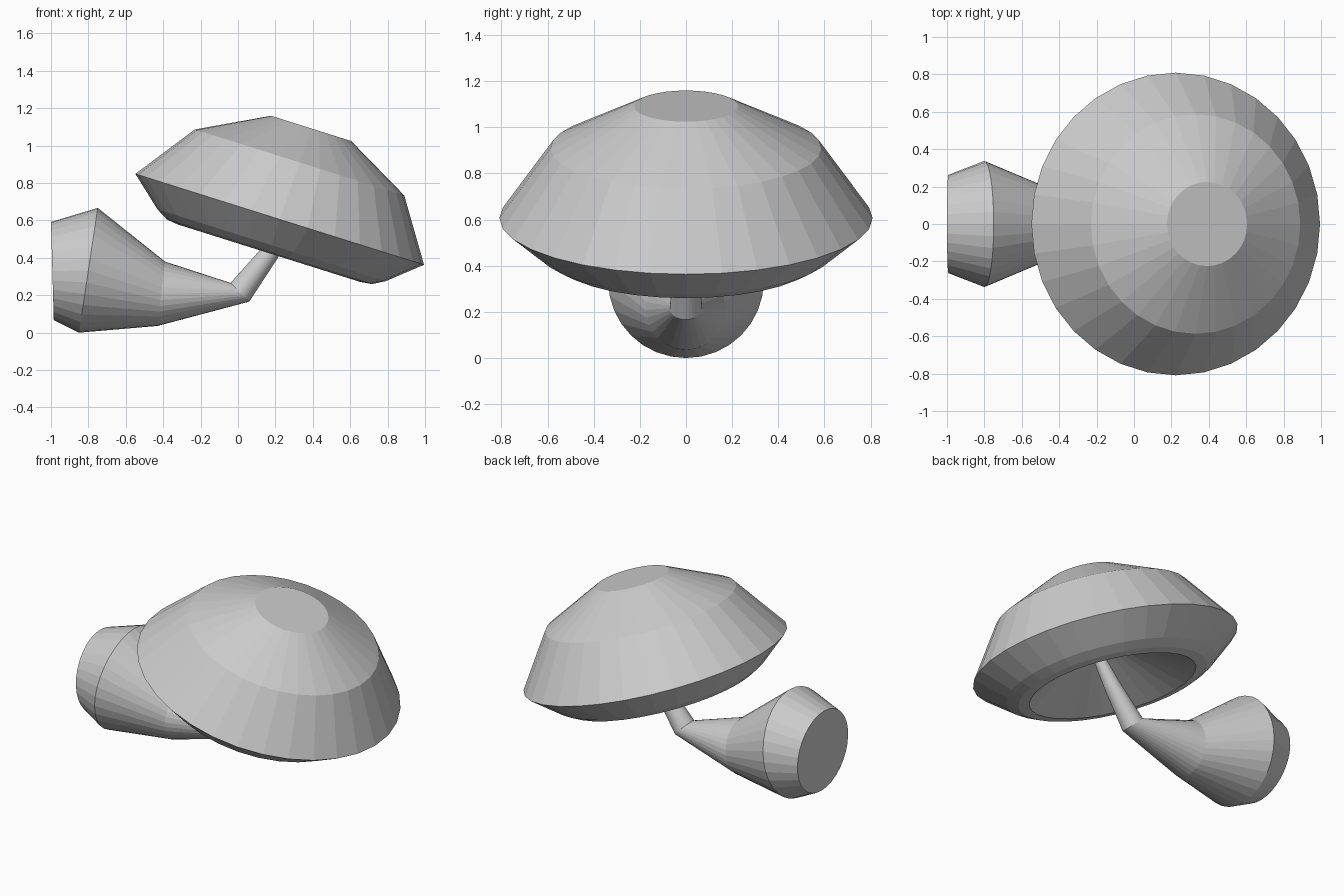
import bpy, bmesh, math
from mathutils import Vector

if "Cube" in bpy.data.objects:
    bpy.data.objects.remove(bpy.data.objects["Cube"])

SIDES = 32


def loft(name, rings, cap_start=True, cap_end=True):
    """Join circles; each is (x1, z1, x2, z2): its two ends in the front view."""
    bm = bmesh.new()
    loops = []
    for x1, z1, x2, z2 in rings:
        a, b = Vector((x1, 0, z1)), Vector((x2, 0, z2))
        mid, half = (a + b) / 2, (b - a) / 2
        side = Vector((0, half.length, 0))
        loops.append([bm.verts.new(mid + half * math.cos(t) + side * math.sin(t))
                      for t in (2 * math.pi * i / SIDES for i in range(SIDES))])
    for lo, hi in zip(loops, loops[1:]):
        for i in range(SIDES):
            j = (i + 1) % SIDES
            bm.faces.new((lo[i], lo[j], hi[j], hi[i]))
    if cap_start:
        bm.faces.new(loops[0][::-1])
    if cap_end:
        bm.faces.new(loops[-1])
    bmesh.ops.recalc_face_normals(bm, faces=bm.faces)
    mesh = bpy.data.meshes.new(name)
    bm.to_mesh(mesh)
    bm.free()
    obj = bpy.data.objects.new(name, mesh)
    bpy.context.collection.objects.link(obj)
    return obj


# Tilted cap: (radius, height along the cap axis, sideways shift), top to inner ceiling
centre = Vector((0.223, 0.606))
tilt = math.atan2(0.485, 1.54)
across = Vector((math.cos(tilt), -math.sin(tilt)))
up = Vector((math.sin(tilt), math.cos(tilt)))
profile = [(0.225, 0.514, 0.014), (0.587, 0.322, 0.01), (0.809, 0.0, 0), (0.64, -0.145, 0),
           (0.575, -0.182, 0), (0.51, -0.19, 0), (0.04, 0.1, 0.03)]
cap_rings = []
for r, h, s in profile:
    c = centre + up * h + across * s
    cap_rings.append((*(c - across * r), *(c + across * r)))
loft("mushroom_cap", cap_rings)

# Bent stem with its swollen base, running up into the cap
loft("mushroom_stem", [
    (-1.0, 0.592, -0.985, 0.067),
    (-0.75, 0.667, -0.85, 0.0),
    (-0.39, 0.38, -0.43, 0.036),
    (-0.04, 0.266, 0.06, 0.166),
    (0.125, 0.45, 0.21, 0.395),
    (0.32, 0.69, 0.36, 0.66),
])
